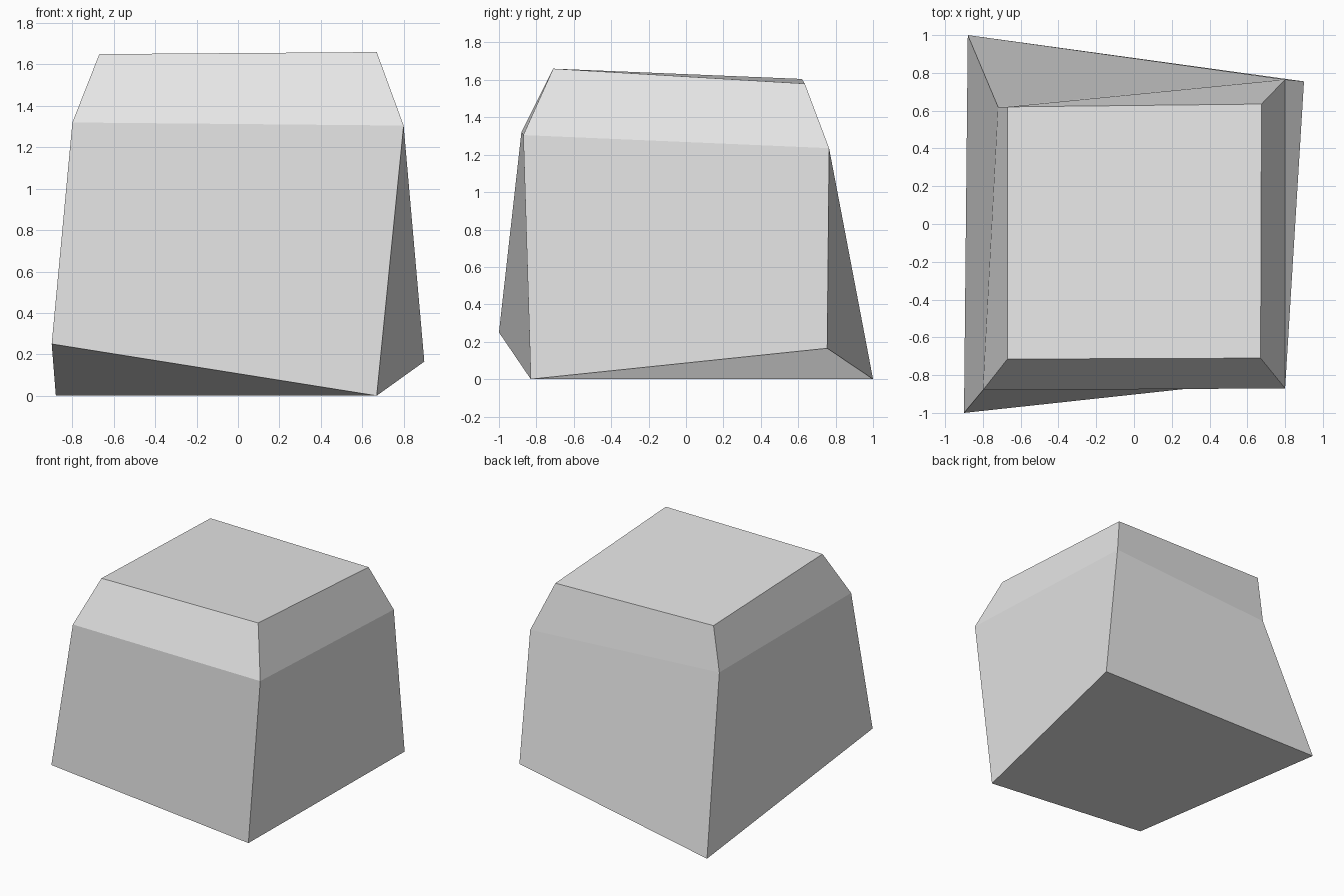
import bpy
import bmesh

cube = bpy.data.objects.get("Cube")
if cube:
    bpy.data.objects.remove(cube, do_unlink=True)


def make_material(name, colour):
    mat = bpy.data.materials.new(name)
    mat.use_nodes = True
    mat.diffuse_color = colour
    mat.node_tree.nodes["Principled BSDF"].inputs["Base Color"].default_value = colour
    return mat


# Uneven rings of the boulder: base, shoulder and crown, each from front -x round to back -x
rings = [
    [(-0.90, -1.00, 0.25), (0.67, -0.83, 0.00), (0.90, 0.755, 0.165), (-0.88, 1.00, 0.00)],
    [(-0.80, -0.88, 1.32), (0.80, -0.87, 1.305), (0.80, 0.765, 1.235), (-0.72, 0.62, 1.255)],
    [(-0.67, -0.715, 1.65), (0.67, -0.71, 1.66), (0.675, 0.635, 1.58), (-0.67, 0.62, 1.605)],
]

bm = bmesh.new()
base, shoulder, crown = [[bm.verts.new(p) for p in ring] for ring in rings]

# Sides and chamfer; the starting corner sets how each twisted quad folds
for i in range(4):
    j = (i + 1) % 4
    bm.faces.new((shoulder[i], base[i], base[j], shoulder[j]))
    bm.faces.new((shoulder[i], shoulder[j], crown[j], crown[i]))

# Crown and underside
bm.faces.new(crown[1:] + crown[:1])
bm.faces.new((base[1], base[0], base[3], base[2]))

mesh = bpy.data.meshes.new("boulder")
bm.to_mesh(mesh)
bm.free()
mesh.materials.append(make_material("stone grey", (0.8, 0.8, 0.8, 1.0)))
boulder = bpy.data.objects.new("boulder", mesh)
bpy.context.scene.collection.objects.link(boulder)
